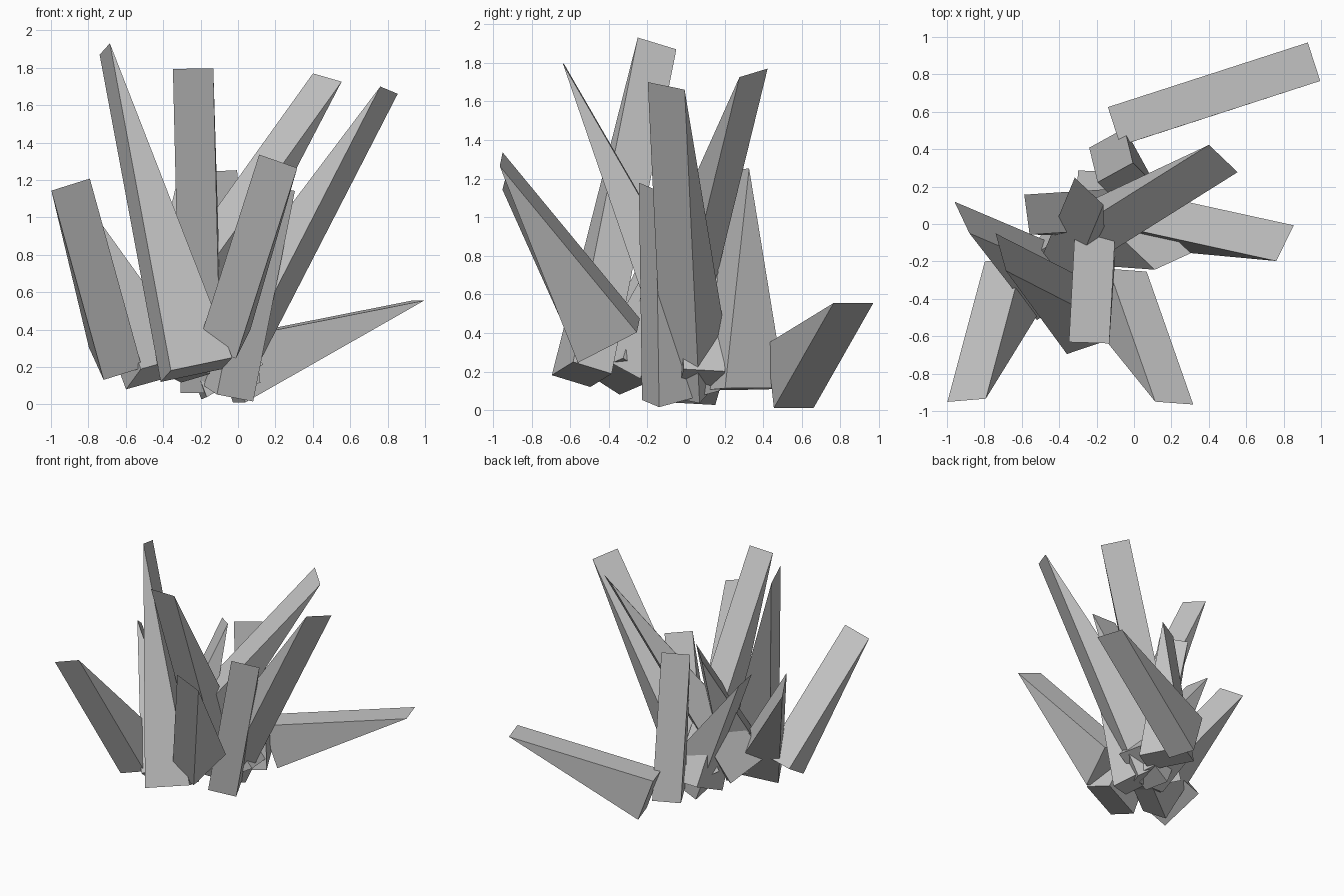
import bpy
from mathutils import Vector

old = bpy.data.objects.get("Cube")
if old:
    bpy.data.objects.remove(old, do_unlink=True)

grey = bpy.data.materials.new("crystal_grey")
grey.use_nodes = True
colour = (0.55, 0.55, 0.55, 1)
grey.diffuse_color = colour
grey.node_tree.nodes["Principled BSDF"].inputs["Base Color"].default_value = colour

WIDTH, DEPTH = 0.216, 0.353


def shard(name, tip_a, tip_b, base):
    """Wedge with a rectangular base, narrowing to a straight tip edge."""
    a, b, base = Vector(tip_a), Vector(tip_b), Vector(base)
    tip = (a + b) / 2
    axis = (tip - base).normalized()
    side = b - a
    side = (side - axis * side.dot(axis)).normalized()
    half_w = side * WIDTH / 2
    half_d = axis.cross(side) * DEPTH / 2
    verts = [base - half_w - half_d, base + half_w - half_d,
             base + half_w + half_d, base - half_w + half_d,
             tip - half_w, tip + half_w]
    faces = [(3, 2, 1, 0), (0, 1, 5, 4), (2, 3, 4, 5), (1, 2, 5), (3, 0, 4)]
    mesh = bpy.data.meshes.new(name)
    mesh.from_pydata(verts, [], faces)
    mesh.materials.append(grey)
    obj = bpy.data.objects.new(name, mesh)
    bpy.context.collection.objects.link(obj)


# Long shards
shard("tall_right_shard", (-.685, -.25, 1.93), (-.74, -.05, 1.87), (-.222, -.54, .185))
shard("tall_front_shard", (-.35, -.63, 1.79), (-.13, -.64, 1.8), (-.195, .122, .135))
shard("tall_back_left_shard", (.4, .42, 1.765), (.555, .28, 1.73), (-.44, -.16, .25))
shard("tall_left_shard", (.76, -.2, 1.7), (.855, -.005, 1.66), (-.157, .056, .145))

# Short shards
shard("short_front_left_shard", (.115, -.95, 1.335), (.315, -.965, 1.265), (-.073, -.4, .36))
shard("short_front_right_shard", (-1, -.95, 1.14), (-.79, -.935, 1.21), (-.655, -.34, .25))
shard("short_right_shard", (-.96, .12, 1.065), (-.88, -.05, 1.175), (-.415, -.335, .175))
shard("short_left_shard", (.11, -.245, 1.18), (.305, -.155, 1.14), (-.08, -.025, .077))
shard("short_back_shard", (-.2, .22, 1.245), (0, .33, 1.25), (-.06, .305, .11))
shard("short_middle_shard", (-.32, .25, 1.23), (-.16, .1, 1.28), (-.35, -.275, .2))
shard("short_inner_shard", (-.59, .155, 1.07), (-.555, -.055, 1.07), (-.03, .07, .12))
shard("low_back_shard", (.93, .97, .555), (.995, .765, .555), (-.05, .54, .177))
